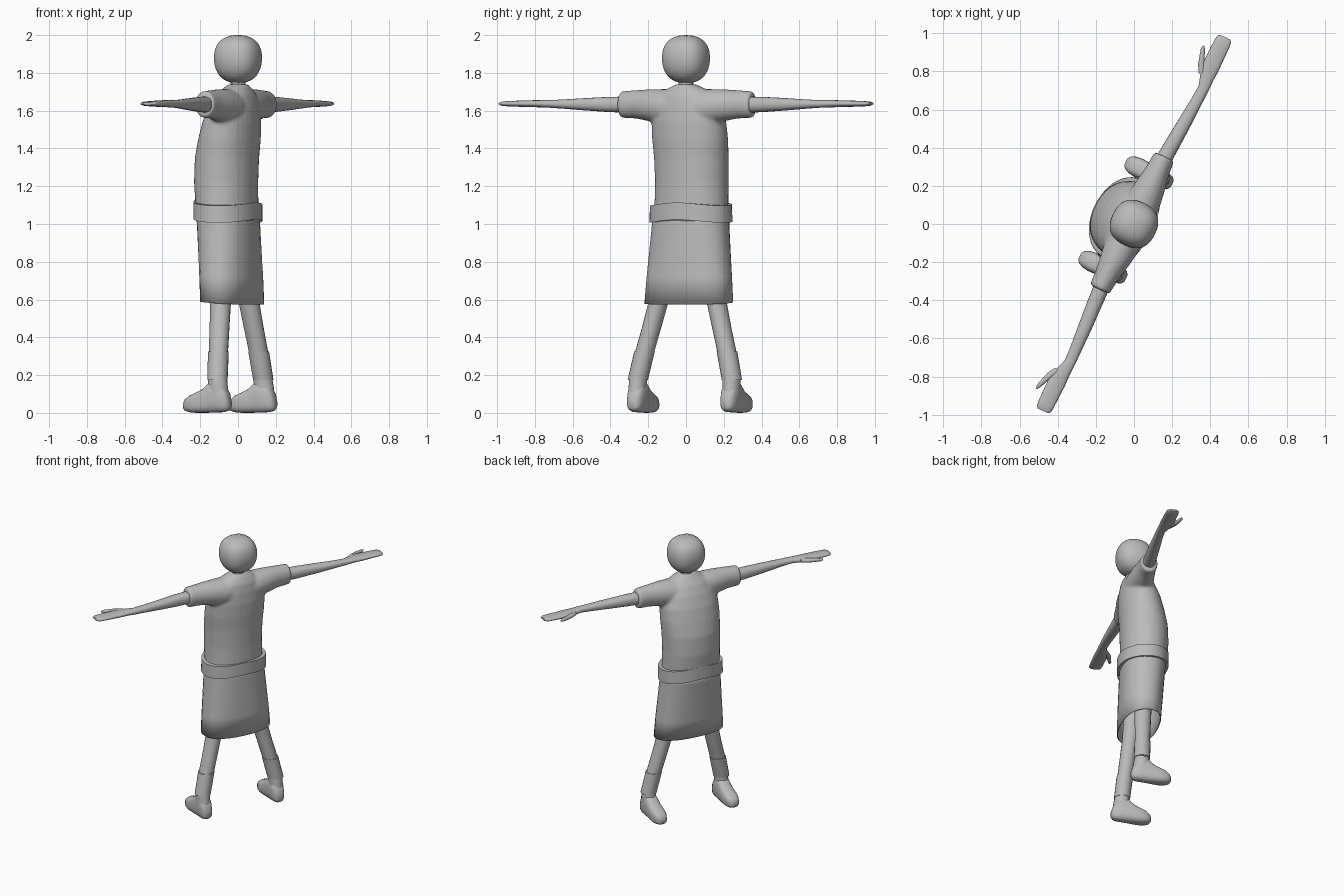
import bpy, bmesh, math
from mathutils import Vector

TURN = math.radians(64)      # the figure is built facing +y, then turned

grey = bpy.data.materials.new("plain grey")
grey.diffuse_color = (0.5, 0.5, 0.5, 1)


def spow(v, p):
    return math.copysign(abs(v) ** (2 / p), v)


def loft(bm, rings, axis="z", n=24, p=2.0, caps=True):
    """Skin oval rings (t, centre u, centre v, radius u, radius v) along an axis."""
    loops = []
    for t, cu, cv, ru, rv in rings:
        loop = []
        for i in range(n):
            a = 2 * math.pi * i / n
            u, v = cu + ru * spow(math.cos(a), p), cv + rv * spow(math.sin(a), p)
            co = {"z": (u, v, t), "x": (t, u, v), "y": (u, t, v)}[axis]
            loop.append(bm.verts.new(co))
        loops.append(loop)
    for a, b in zip(loops, loops[1:]):
        for i in range(n):
            j = (i + 1) % n
            bm.faces.new((a[i], a[j], b[j], b[i]))
    if caps:
        bm.faces.new(loops[0])
        bm.faces.new(loops[-1])


def finish(bm, name, mirror=False, angle=45):
    bmesh.ops.recalc_face_normals(bm, faces=bm.faces)
    for f in bm.faces:
        f.smooth = True
    me = bpy.data.meshes.new(name)
    bm.to_mesh(me)
    bm.free()
    me.set_sharp_from_angle(angle=math.radians(angle))
    me.materials.append(grey)
    ob = bpy.data.objects.new(name, me)
    bpy.context.collection.objects.link(ob)
    ob.rotation_euler.z = TURN
    if mirror:
        ob.modifiers.new("both sides", "MIRROR").use_axis[0] = True
    return ob


# head: a cube swollen into a slightly boxy ball
bm = bmesh.new()
bmesh.ops.create_cube(bm, size=2)
bmesh.ops.subdivide_edges(bm, edges=bm.edges[:], cuts=11, use_grid_fill=True)
for v in bm.verts:
    p = 2.4
    k = sum(abs(c) ** p for c in v.co) ** (-1 / p)
    q = v.co * k
    taper = 1 - 0.06 * max(0, -q.z)
    v.co = Vector((q.x * 0.122 * taper, q.y * 0.122 * taper, 1.873 + q.z * 0.127))
finish(bm, "head", angle=80)

# neck
bm = bmesh.new()
loft(bm, [(1.68, 0, 0, .045, .045), (1.74, 0, 0, .04, .04), (1.78, 0, 0, .042, .042)])
finish(bm, "neck")

# shirt: torso and two short sleeves fused into one smooth body
bm = bmesh.new()
loft(bm, [(1.04, 0, .062, .205, .152), (1.12, 0, .066, .202, .155),
          (1.22, 0, .07, .2, .159), (1.35, 0, .065, .204, .158),
          (1.45, 0, .05, .21, .15), (1.54, 0, .036, .208, .138),
          (1.62, 0, .022, .19, .118), (1.68, 0, .01, .155, .095),
          (1.715, 0, .003, .11, .07), (1.74, 0, 0, .052, .05)], p=2.1, n=32)
for s in (-1, 1):
    loft(bm, [(s * .05, .008, 1.615, .095, .095), (s * .13, .008, 1.618, .092, .097),
              (s * .21, .008, 1.628, .08, .086), (s * .3, .01, 1.634, .064, .075),
              (s * .388, .012, 1.632, .057, .071)], axis="x")
shirt = finish(bm, "shirt")
m = shirt.modifiers.new("fuse", "REMESH")
m.mode = "VOXEL"
m.voxel_size = 0.01
m.use_smooth_shade = True
m = shirt.modifiers.new("soften", "SMOOTH")
m.factor = 0.5
m.iterations = 6

# belt: wavy band round the waist
bm = bmesh.new()
loft(bm, [(1.02, 0, .06, .228, .167), (1.11, 0, .06, .226, .167)], n=40, p=2.1)
for v in bm.verts:
    a = math.atan2(v.co.y - .06, v.co.x)
    v.co.z += .05 * (v.co.y - .06) - .012 * math.cos(2 * a)
finish(bm, "belt")

# skirt: open flared tube with a slanting hem
bm = bmesh.new()
loft(bm, [(.582, 0, .034, .25, .133), (.72, 0, .04, .238, .138),
          (.86, 0, .048, .224, .142), (1.0, 0, .056, .211, .146),
          (1.08, 0, .062, .206, .15)], n=32, p=2.3, caps=False)
for v in bm.verts:
    if v.co.z < .6:
        v.co.z += .07 * (v.co.y - .034)
skirt = finish(bm, "skirt")
m = skirt.modifiers.new("cloth", "SOLIDIFY")
m.thickness = 0.006
m.offset = -1

# arm with flat hand
bm = bmesh.new()
loft(bm, [(.34, .01, 1.632, .042, .043), (.46, .003, 1.633, .04, .04),
          (.6, -.006, 1.634, .036, .032), (.72, -.013, 1.635, .031, .024),
          (.8, -.016, 1.636, .029, .02), (.86, -.006, 1.637, .038, .019),
          (.92, 0, 1.637, .047, .018), (.99, 0, 1.637, .045, .016),
          (1.05, 0, 1.637, .044, .014), (1.077, 0, 1.637, .041, .012),
          (1.09, 0, 1.637, .03, .007)], axis="x", n=20, p=2.3)
finish(bm, "arm", mirror=True, angle=60)

# thumb
bm = bmesh.new()
loft(bm, [(.86, .022, 1.637, .02, .013), (.9, .045, 1.637, .02, .014),
          (.94, .062, 1.637, .015, .013), (.98, .076, 1.637, .012, .011),
          (1.0, .081, 1.637, .005, .006)], axis="x", n=12)
finish(bm, "thumb", mirror=True, angle=60)

# leg
bm = bmesh.new()
loft(bm, [(.17, .277, -.014, .047, .047), (.32, .243, -.003, .051, .051),
          (.45, .207, .008, .051, .053), (.6, .168, .02, .053, .056),
          (.8, .128, .035, .065, .07), (1.0, .1, .05, .075, .08)], n=18)
finish(bm, "leg", mirror=True)

# boot shaft: slightly wider than the leg
bm = bmesh.new()
loft(bm, [(.175, .277, -.014, .054, .054), (.325, .243, -.003, .055, .055)], n=18)
finish(bm, "boot_cuff", mirror=True)

# shoe: heel to toe, with a squarish section resting on the ground
bm = bmesh.new()
shoe = [(-.088, .02, .025, .07), (-.075, .036, .01, .11), (-.05, .045, .004, .15),
        (-.015, .048, .002, .175), (.025, .049, .001, .165), (.065, .05, 0, .128),
        (.11, .052, 0, .106), (.145, .047, .003, .092), (.17, .035, .01, .072),
        (.182, .018, .022, .052)]
loft(bm, [(y, .275, (lo + hi) / 2, w, (hi - lo) / 2) for y, w, lo, hi in shoe],
     axis="y", n=24, p=2.8)
finish(bm, "shoe", mirror=True, angle=60)

# ankle joining shoe and leg
bm = bmesh.new()
loft(bm, [(.08, .277, -.018, .046, .06), (.14, .277, -.016, .047, .055),
          (.2, .272, -.013, .048, .048)], n=18)
finish(bm, "ankle", mirror=True)
